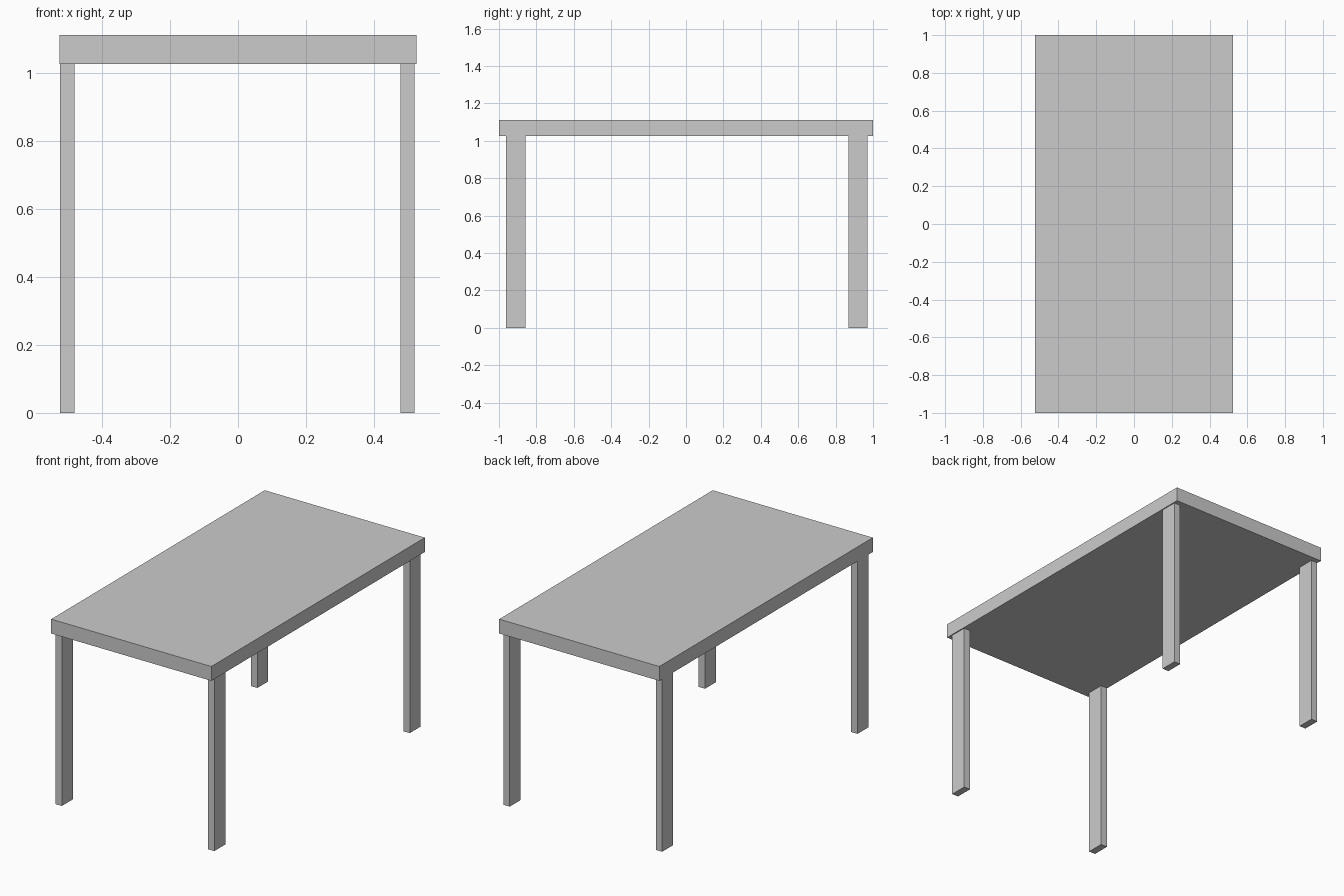
import bpy

if "Cube" in bpy.data.objects:
    bpy.data.objects.remove(bpy.data.objects["Cube"])


def box(name, x0, x1, y0, y1, z0, z1):
    bpy.ops.mesh.primitive_cube_add(size=1, location=((x0 + x1) / 2, (y0 + y1) / 2, (z0 + z1) / 2))
    ob = bpy.context.object
    ob.name = name
    ob.scale = (x1 - x0, y1 - y0, z1 - z0)
    bpy.ops.object.transform_apply(location=False, rotation=False, scale=True)
    return ob


TOP_Z, UNDER_Z = 1.11, 1.025

# table top slab
box("table_top", -0.525, 0.525, -1.0, 1.0, UNDER_Z, TOP_Z)

# four flat rectangular legs, set slightly in from the edges
for side, (x0, x1) in {"left": (-0.523, -0.481), "right": (0.477, 0.519)}.items():
    for end, (y0, y1) in {"front": (-0.963, -0.859), "back": (0.868, 0.970)}.items():
        box(f"{end}_{side}_leg", x0, x1, y0, y1, 0.0, UNDER_Z)
